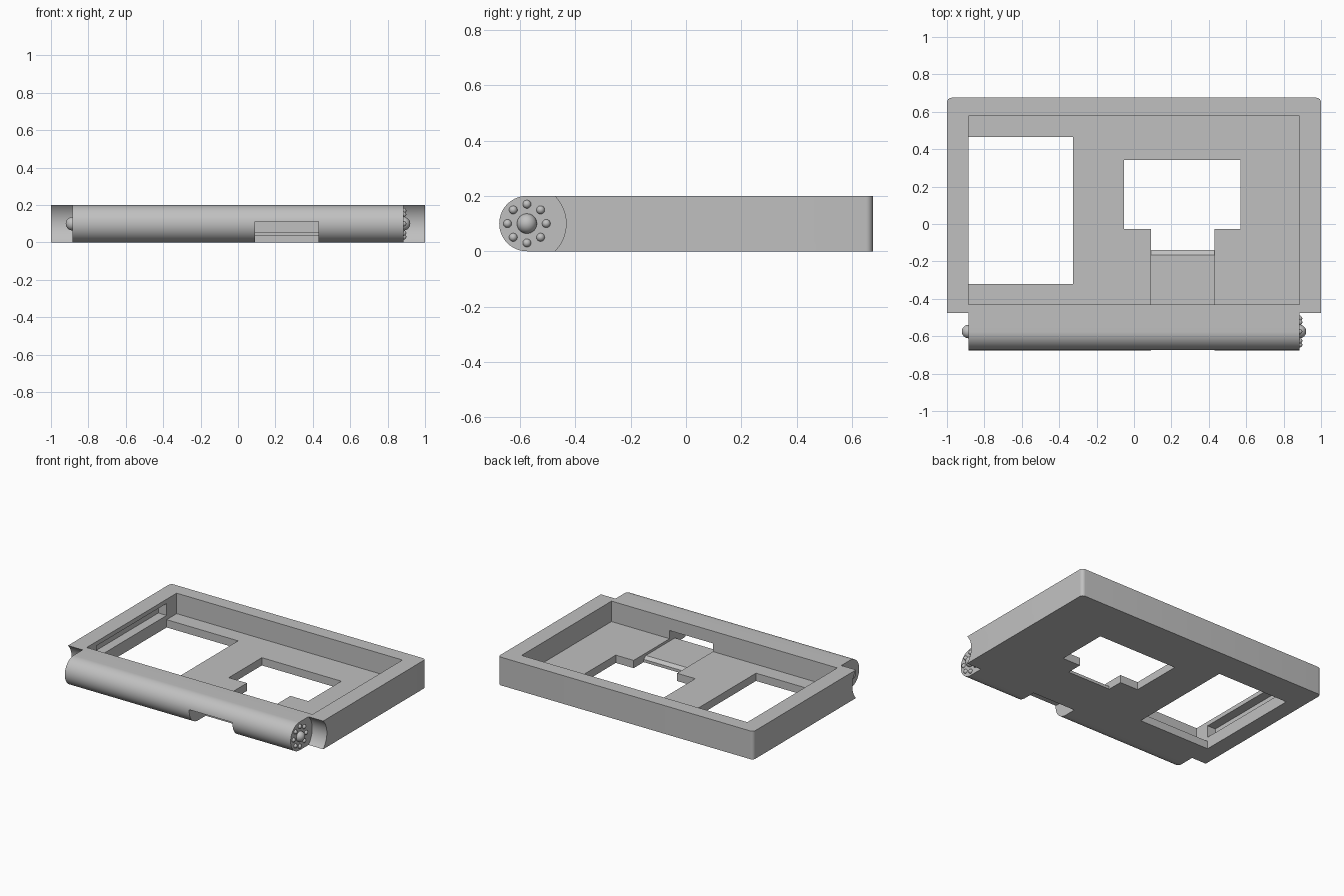
import bpy, bmesh, math
from mathutils import Vector

scene = bpy.context.scene
if "Cube" in bpy.data.objects:
    bpy.data.objects.remove(bpy.data.objects["Cube"], do_unlink=True)

grey = bpy.data.materials.new("plain grey")
grey.use_nodes = True
COLOUR = (0.53, 0.53, 0.53, 1)
grey.diffuse_color = COLOUR
grey.node_tree.nodes["Principled BSDF"].inputs["Base Color"].default_value = COLOUR

INNER = 0.885            # half width of the pocket and hinge barrel
PIVOT_Y, PIVOT_Z = -0.575, 0.1


def add_object(name, bm):
    bmesh.ops.recalc_face_normals(bm, faces=bm.faces)
    mesh = bpy.data.meshes.new(name)
    bm.to_mesh(mesh)
    bm.free()
    mesh.materials.append(grey)
    obj = bpy.data.objects.new(name, mesh)
    scene.collection.objects.link(obj)
    return obj


def prism(name, points, axis, lo, hi):
    """Extrude a profile along x (points are y, z) or along z (points are x, y)."""
    bm = bmesh.new()
    if axis == "x":
        verts = [bm.verts.new((lo, a, b)) for a, b in points]
        step = Vector((hi - lo, 0, 0))
    else:
        verts = [bm.verts.new((a, b, lo)) for a, b in points]
        step = Vector((0, 0, hi - lo))
    face = bm.faces.new(verts)
    grown = bmesh.ops.extrude_face_region(bm, geom=[face])["geom"]
    bmesh.ops.translate(bm, vec=step, verts=[v for v in grown if isinstance(v, bmesh.types.BMVert)])
    return add_object(name, bm)


def box(name, x, y, z):
    corners = [(x[0], y[0]), (x[1], y[0]), (x[1], y[1]), (x[0], y[1])]
    return prism(name, corners, "z", *z)


def arc(cx, cy, r, start, end, n):
    angles = [math.radians(start + (end - start) * i / n) for i in range(n + 1)]
    return [(cx + r * math.cos(a), cy + r * math.sin(a)) for a in angles]


def combine(target, tool, operation):
    """Apply a boolean and discard the tool."""
    tool.hide_render = True
    mod = target.modifiers.new("bool", "BOOLEAN")
    mod.operation, mod.solver, mod.object = operation, "EXACT", tool
    bpy.context.view_layer.objects.active = target
    bpy.ops.object.modifier_apply(modifier=mod.name)
    bpy.data.objects.remove(tool, do_unlink=True)


def smooth(obj):
    bpy.ops.object.select_all(action="DESELECT")
    obj.select_set(True)
    bpy.context.view_layer.objects.active = obj
    bpy.ops.object.shade_smooth_by_angle(angle=math.radians(30))


# Outer tray block with rounded back corners
r = 0.025
outline = [(-1, -0.475), (1, -0.475)]
outline += arc(1 - r, 0.675 - r, r, 0, 90, 8) + arc(r - 1, 0.675 - r, r, 90, 180, 8)
tray = prism("tray", outline, "z", 0, 0.2)

# Concave arm ends around the hinge axis
for lo, hi in ((-1.1, -INNER), (INNER, 1.1)):
    ring = arc(PIVOT_Y, PIVOT_Z, 0.1415, 0, 360, 96)[:-1]
    combine(tray, prism("scallop", ring, "x", lo, hi), "DIFFERENCE")

# Hinge barrel, round at the front and flat where it meets the tray
barrel = arc(PIVOT_Y, PIVOT_Z, 0.1, 90, 270, 40) + [(-0.45, 0), (-0.45, 0.2)]
combine(tray, prism("barrel", barrel, "x", -INNER, INNER), "UNION")

# Pocket, floor windows and the recess in the side wall
combine(tray, box("pocket", (-INNER, INNER), (-0.43, 0.577), (0.055, 0.3)), "DIFFERENCE")
combine(tray, box("large_window", (-INNER, -0.325), (-0.32, 0.465), (-0.1, 0.1)), "DIFFERENCE")
combine(tray, box("small_window", (-0.053, 0.57), (-0.028, 0.343), (-0.1, 0.1)), "DIFFERENCE")
combine(tray, box("wall_recess", (-0.95, -0.8), (-0.32, 0.465), (0.085, 0.17)), "DIFFERENCE")

# Cable slot: notch through the barrel, lowered floor and chamfered lip
slot = [(-0.8, -0.1), (-0.49, -0.1), (-0.49, 0.038), (-0.165, 0.038), (-0.14, 0.02),
        (-0.14, -0.1), (-0.02, -0.1), (-0.02, 0.113), (-0.8, 0.113)]
combine(tray, prism("cable_slot", slot, "x", 0.09, 0.43), "DIFFERENCE")
smooth(tray)


# Hinge pivots and the ring of detent bumps
def bump(name, x, y, z, radius):
    bm = bmesh.new()
    bmesh.ops.create_uvsphere(bm, u_segments=24, v_segments=16, radius=radius)
    obj = add_object(name, bm)
    obj.location = (x, y, z)
    smooth(obj)


for side, x in (("left", INNER), ("right", -INNER)):
    bump("pivot_" + side, x, PIVOT_Y, PIVOT_Z, 0.036)
for i, (y, z) in enumerate(arc(PIVOT_Y, PIVOT_Z, 0.07, 0, 315, 7)):
    bump(f"detent_bump_{i + 1}", INNER, y, z, 0.015)
